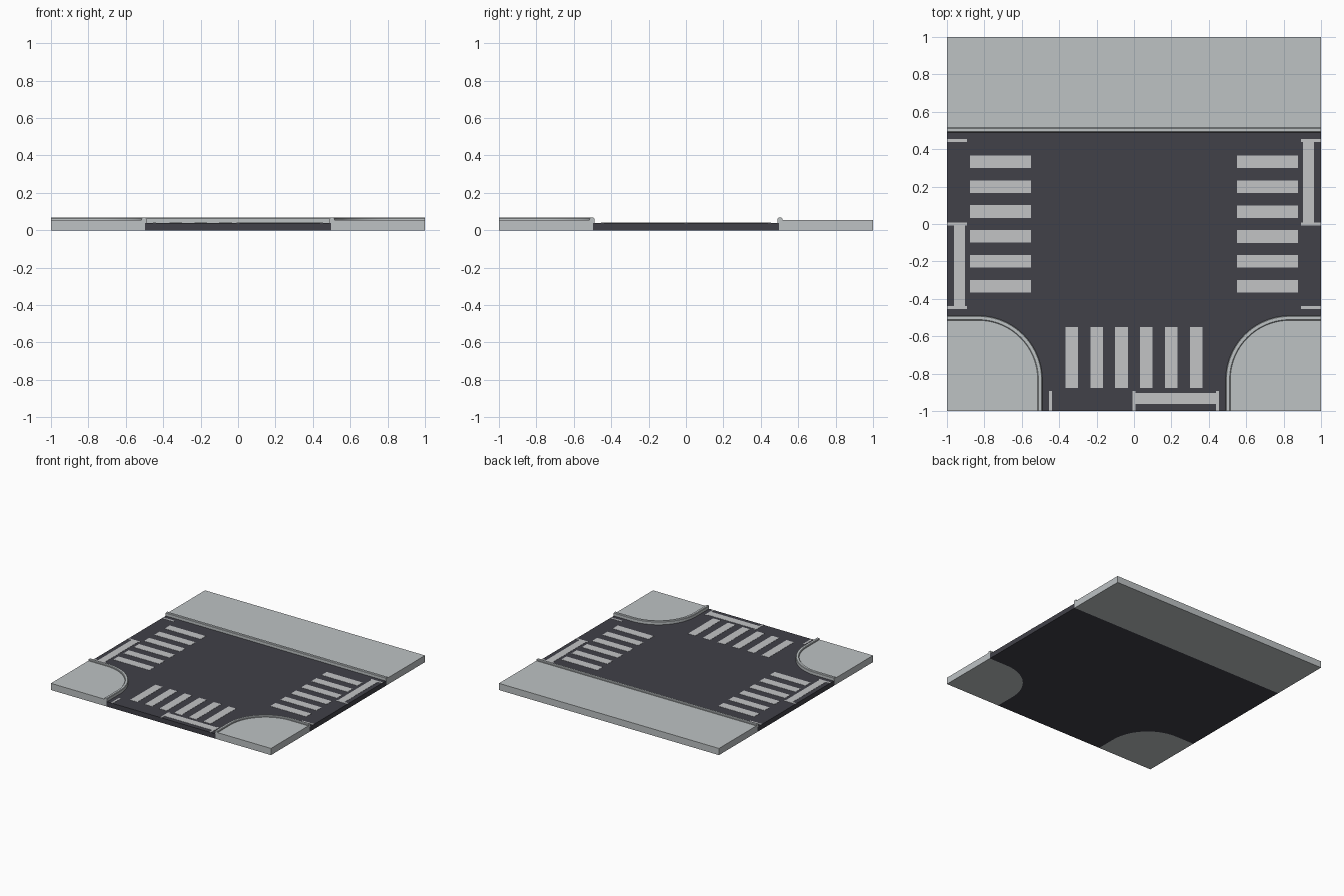
import bpy, bmesh, math
from mathutils import Matrix

if "Cube" in bpy.data.objects:
    bpy.data.objects.remove(bpy.data.objects["Cube"])


def material(name, rgb):
    m = bpy.data.materials.new(name)
    m.diffuse_color = (*rgb, 1)
    m.use_nodes = True
    m.node_tree.nodes["Principled BSDF"].inputs["Base Color"].default_value = m.diffuse_color
    return m


CONCRETE = material("pale concrete", (0.51, 0.54, 0.55))
ASPHALT = material("dark asphalt", (0.052, 0.052, 0.065))
PAINT = material("road paint", (0.54, 0.55, 0.56))
ROAD_Z, WALK_Z, CURB_Z = 0.04, 0.055, 0.067
EDGE, FILLET = 0.497, 0.833     # road edge, corner arc centre


def finish(name, bm, mat, smooth=False):
    bmesh.ops.recalc_face_normals(bm, faces=bm.faces)
    me = bpy.data.meshes.new(name)
    bm.to_mesh(me)
    bm.free()
    me.materials.append(mat)
    ob = bpy.data.objects.new(name, me)
    bpy.context.collection.objects.link(ob)
    if smooth:
        bpy.ops.object.select_all(action='DESELECT')
        ob.select_set(True)
        bpy.context.view_layer.objects.active = ob
        bpy.ops.object.shade_smooth_by_angle(angle=math.radians(30))
    return ob


def slab(name, outline, top, mat, smooth=False):
    bm = bmesh.new()
    face = bm.faces.new([bm.verts.new((x, y, 0)) for x, y in outline])
    ext = bmesh.ops.extrude_face_region(bm, geom=[face])["geom"]
    for v in ext:
        if isinstance(v, bmesh.types.BMVert):
            v.co.z = top
    return finish(name, bm, mat, smooth)


def corner(side, d, steps=20):
    """Rounded corner edge at distance d from the road centre lines."""
    r = FILLET - d
    pts = [(-1, -d)]
    for i in range(steps + 1):
        a = math.pi / 2 * (1 - i / steps)
        pts.append((-FILLET + r * math.cos(a), -FILLET + r * math.sin(a)))
    pts.append((-d, -1))
    return [(-side * x, y) for x, y in pts]


def straight(d):
    return [(-1, d), (1, d)]


def curb(name, path):
    """Sweep the chamfered kerb section along a path."""
    section = [(0.49, 0.037), (0.49, 0.063), (0.494, CURB_Z),
               (0.511, CURB_Z), (0.515, 0.063), (0.515, 0.037)]
    bm = bmesh.new()
    rails = [[bm.verts.new((x, y, z)) for x, y in path(d)] for d, z in section]
    n = len(rails)
    for k in range(n):
        a, b = rails[k], rails[(k + 1) % n]
        for i in range(len(a) - 1):
            bm.faces.new((a[i], a[i + 1], b[i + 1], b[i]))
    for end in (0, -1):
        bm.faces.new([r[end] for r in rails])
    finish(name, bm, CONCRETE, True)


# Road bed with two rounded lower corners
left, right = corner(-1, EDGE), corner(1, EDGE)
# corner() mirrors x, so sort the two by side
if left[0][0] > 0:
    left, right = right, left
slab("road", [(-1, EDGE)] + left + right[::-1] + [(1, EDGE)], ROAD_Z, ASPHALT, True)

# Pavements and kerbs
slab("back_pavement", [(-1, EDGE), (1, EDGE), (1, 1), (-1, 1)], WALK_Z, CONCRETE)
curb("back_curb", straight)
for label, side in (("left", -1), ("right", 1)):
    s = -side if corner(1, EDGE)[0][0] * side < 0 else side
    s = side if corner(side, EDGE)[0][0] * side > 0 else -side
    slab(label + "_pavement", corner(s, EDGE) + [(side, -1)], WALK_Z, CONCRETE, True)
    curb(label + "_curb", lambda d, s=s: corner(s, d))


# Painted markings: one arm laid out on the left, turned for the others
def markings(name, rects, turn):
    bm = bmesh.new()
    for x0, x1, y0, y1 in rects:
        m = (Matrix.Rotation(turn, 4, 'Z')
             @ Matrix.Translation(((x0 + x1) / 2, (y0 + y1) / 2, ROAD_Z + 0.0005))
             @ Matrix.Diagonal((x1 - x0, y1 - y0, 0.002, 1)))
        bmesh.ops.create_cube(bm, size=1, matrix=m)
    finish(name, bm, PAINT)


crossing = [(-0.877, -0.55, y - 0.0335, y + 0.0335)
            for y in [-0.333 + i * 0.1333 for i in range(6)]]
ticks = [(-1, -0.893, y - 0.008, y + 0.008) for y in (-0.447, 0, 0.447)]
stop_bar = [(-0.963, -0.903, -0.439, -0.008)]
for label, turn in (("left", 0), ("front", math.pi / 2), ("right", math.pi)):
    markings(label + "_crossing", crossing, turn)
    markings(label + "_stop_line", ticks + stop_bar, turn)
